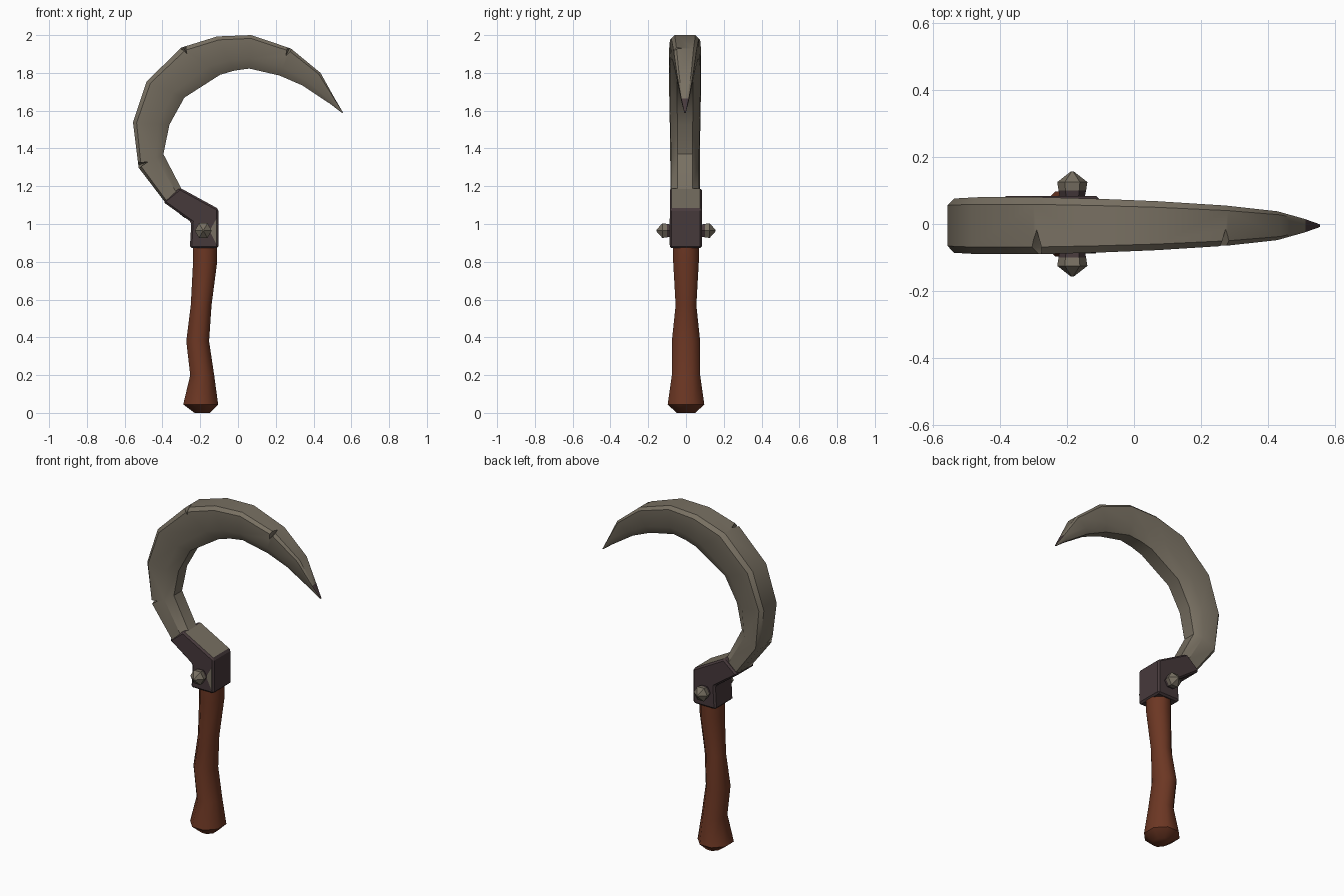
import bpy, bmesh, math
from mathutils import Matrix, Vector

if "Cube" in bpy.data.objects:
    bpy.data.objects.remove(bpy.data.objects["Cube"])


def material(name, rgb):
    m = bpy.data.materials.new(name)
    m.diffuse_color = (*rgb, 1)
    m.use_nodes = True
    m.node_tree.nodes["Principled BSDF"].inputs["Base Color"].default_value = m.diffuse_color
    return m


STEEL = material("dull steel", (0.188, 0.162, 0.122))
IRON = material("dark iron", (0.062, 0.041, 0.044))
WOOD = material("red brown wood", (0.15, 0.038, 0.017))


def make(name, bm, mats):
    bmesh.ops.recalc_face_normals(bm, faces=bm.faces)
    me = bpy.data.meshes.new(name)
    bm.to_mesh(me)
    bm.free()
    for m in mats:
        me.materials.append(m)
    ob = bpy.data.objects.new(name, me)
    bpy.context.collection.objects.link(ob)
    return ob


def activate(ob):
    bpy.ops.object.select_all(action='DESELECT')
    ob.select_set(True)
    bpy.context.view_layer.objects.active = ob


def smooth(ob, deg):
    activate(ob)
    bpy.ops.object.shade_smooth_by_angle(angle=math.radians(deg))


def loft(rings):
    """Skin a list of closed rings and cap both ends."""
    bm = bmesh.new()
    vs = [[bm.verts.new(p) for p in r] for r in rings]
    n = len(vs[0])
    for a, b in zip(vs, vs[1:]):
        for i in range(n):
            j = (i + 1) % n
            bm.faces.new((a[i], a[j], b[j], b[i]))
    bm.faces.new(vs[0])
    bm.faces.new(vs[-1])
    return bm


def prism(poly, y0, y1):
    return loft([[(x, y, z) for x, z in poly] for y in (y0, y1)])


# Handle: x left, x right, half depth, height
handle_rows = [(-0.23, -0.15, 0.05, 0.0), (-0.29, -0.105, 0.097, 0.045),
               (-0.253, -0.126, 0.075, 0.2), (-0.274, -0.153, 0.075, 0.38),
               (-0.25, -0.14, 0.055, 0.57), (-0.238, -0.11, 0.068, 0.8),
               (-0.238, -0.11, 0.068, 0.92)]
rings = []
for xl, xr, hy, z in handle_rows:
    ring = []
    for k in range(8):
        a = math.radians(22.5 + 45 * k)
        ring.append(((xl + xr) / 2 + (xr - xl) / 2 * math.cos(a) * 1.08,
                     hy * math.sin(a) * 1.08, z))
    rings.append(ring)
smooth(make("handle", loft(rings), [WOOD]), 50)

# Blade: spine x, z, inner edge x, z, half thickness
blade_rows = [(-0.28, 1.03, -0.17, 1.10, 0.074), (-0.39, 1.12, -0.30, 1.188, 0.078),
              (-0.526, 1.298, -0.395, 1.37, 0.078), (-0.556, 1.537, -0.363, 1.526, 0.081),
              (-0.484, 1.754, -0.284, 1.669, 0.085), (-0.30, 1.934, -0.095, 1.79, 0.085),
              (-0.11, 1.993, -0.02, 1.812, 0.08), (0.07, 2.0, 0.06, 1.823, 0.073),
              (0.28, 1.929, 0.22, 1.786, 0.06), (0.437, 1.80, 0.342, 1.733, 0.043),
              (0.512, 1.665, 0.485, 1.638, 0.02), (0.555, 1.592, 0.551, 1.588, 0.004)]
section = [(0, -0.75), (0.1, -1), (0.7, -0.95), (1, -0.5),
           (1, 0.5), (0.7, 0.95), (0.1, 1), (0, 0.75)]
rings = [[(ox + (ix - ox) * t, h * s - 0.005, oz + (iz - oz) * t) for t, s in section]
         for ox, oz, ix, iz, h in blade_rows]
bm = loft(rings)
bmesh.ops.recalc_face_normals(bm, faces=bm.faces)
for f in bm.faces:  # dark point on the spine side
    if f.calc_center_median().x > 0.51 and f.normal.x > 0.5:
        f.material_index = 1
blade = make("blade", bm, [STEEL, IRON])

# Nicks in the front edge of the spine: x, z, direction to hook centre, size
nicks = [(-0.295, 1.945, -60, 0.075), (-0.53, 1.31, 20, 0.07), (0.275, 1.935, -115, 0.055)]
for i, (x, z, ang, size) in enumerate(nicks):
    bm = bmesh.new()
    bmesh.ops.create_uvsphere(bm, u_segments=4, v_segments=2, radius=1)
    mat = (Matrix.Translation((x, -0.07, z))
           @ Matrix.Rotation(math.radians(-ang), 4, 'Y')
           @ Matrix.Diagonal((size, 0.06, 0.018, 1)))
    bmesh.ops.transform(bm, matrix=mat, verts=bm.verts)
    cutter = make("nick_cutter", bm, [STEEL])
    cutter.hide_render = True
    mod = blade.modifiers.new("nick", 'BOOLEAN')
    mod.operation = 'DIFFERENCE'
    mod.solver = 'EXACT'
    mod.object = cutter
    activate(blade)
    bpy.ops.object.modifier_apply(modifier=mod.name)
    bpy.data.objects.remove(cutter)
smooth(blade, 35)

# Collar: bent iron socket, bare steel on its upper slope
outline = [(-0.255, 0.872), (-0.103, 0.872), (-0.103, 1.08), (-0.308, 1.192),
           (-0.398, 1.118), (-0.247, 1.01)]
bm = prism(outline, -0.086, 0.084)
bmesh.ops.recalc_face_normals(bm, faces=bm.faces)
bmesh.ops.bevel(bm, geom=bm.edges[:], offset=0.01, segments=1, affect='EDGES')
bm.normal_update()
for f in bm.faces:
    if f.normal.x > 0.3 and f.normal.z > 0.75:
        f.material_index = 1
make("collar", bm, [IRON, STEEL])

# Worn patch on the collar front
make("worn_patch", prism([(-0.15, 0.965), (-0.113, 1.03), (-0.113, 0.89)], -0.088, -0.08), [STEEL])

# Rivets, one each side: depth and radius of each ring
for side, name in ((-1, "front_rivet"), (1, "back_rivet")):
    rings = []
    for y, r in ((0.075, 0.036), (0.1, 0.041), (0.125, 0.045), (0.157, 0.004)):
        rings.append([(-0.184 + r * math.cos(k * math.pi / 3), side * y,
                       0.965 + r * math.sin(k * math.pi / 3)) for k in range(6)])
    bm = loft(rings)
    for f in bm.faces:
        if abs(f.calc_center_median().y) < 0.1:
            f.material_index = 1
    make(name, bm, [STEEL, IRON])
